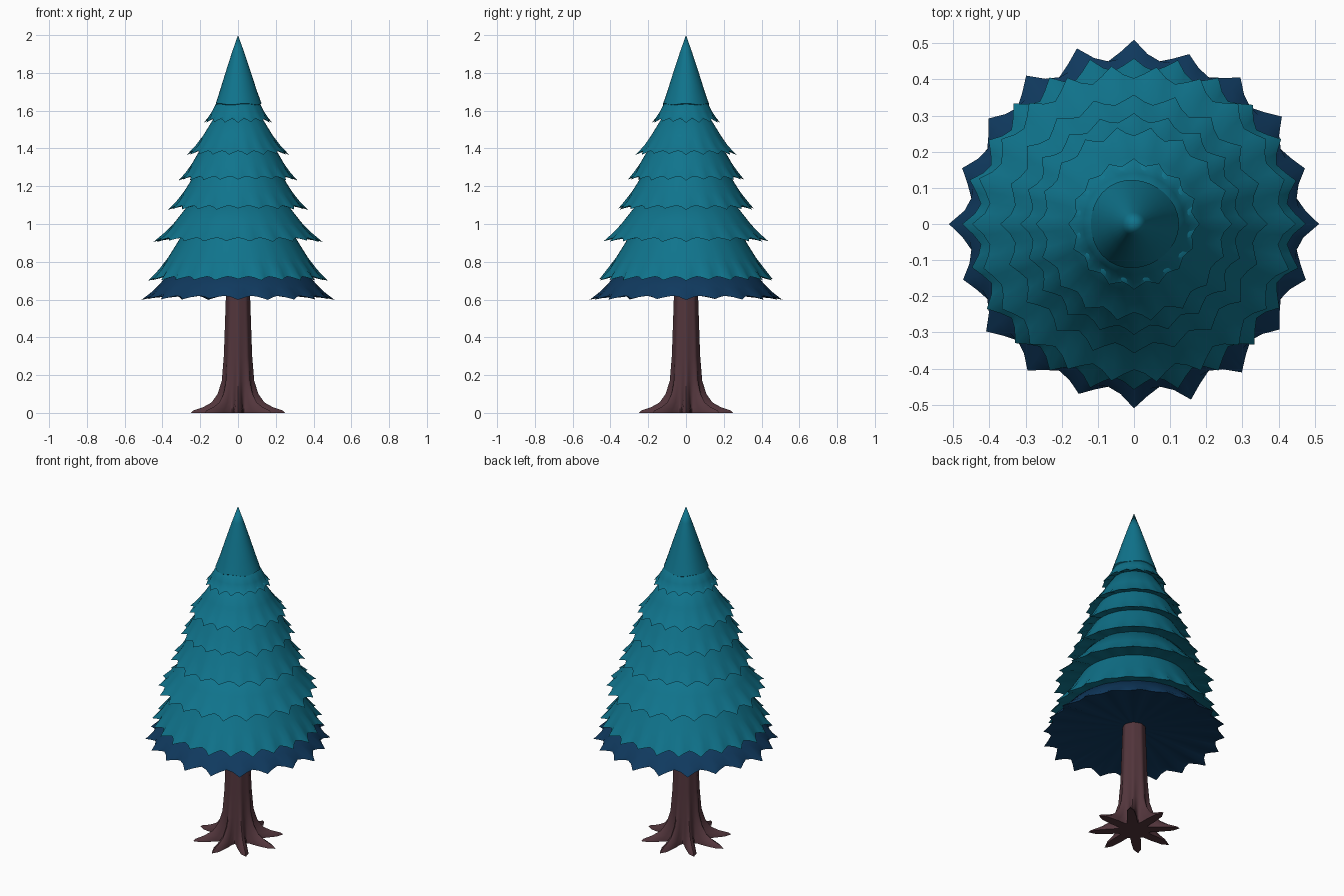
import bpy, bmesh, math, random

if "Cube" in bpy.data.objects:
    bpy.data.objects.remove(bpy.data.objects["Cube"])
random.seed(4)


def material(name, rgb):
    m = bpy.data.materials.new(name)
    m.diffuse_color = (*rgb, 1)
    m.use_nodes = True
    m.node_tree.nodes["Principled BSDF"].inputs["Base Color"].default_value = m.diffuse_color
    return m


TEAL = material("teal needles", (0.005, 0.175, 0.265))
NAVY = material("dark blue needles", (0.005, 0.042, 0.115))
BARK = material("brown bark", (0.085, 0.036, 0.045))


def loft(name, rings, mat, cap_start=True, cap_end=True, angle=40):
    """Skin a list of equal-length point rings."""
    bm = bmesh.new()
    vs = [[bm.verts.new(p) for p in ring] for ring in rings]
    n = len(vs[0])
    for a, b in zip(vs, vs[1:]):
        for i in range(n):
            j = (i + 1) % n
            bm.faces.new((a[i], a[j], b[j], b[i]))
    if cap_start:
        bm.faces.new(vs[0])
    if cap_end:
        bm.faces.new(vs[-1])
    bmesh.ops.remove_doubles(bm, verts=bm.verts, dist=1e-5)
    bmesh.ops.recalc_face_normals(bm, faces=bm.faces)
    me = bpy.data.meshes.new(name)
    bm.to_mesh(me)
    bm.free()
    me.materials.append(mat)
    ob = bpy.data.objects.new(name, me)
    bpy.context.collection.objects.link(ob)
    bpy.context.view_layer.objects.active = ob
    ob.select_set(True)
    bpy.ops.object.shade_smooth_by_angle(angle=math.radians(angle))
    ob.select_set(False)
    return ob


def polar(r, a, z):
    return (r * math.cos(a), r * math.sin(a), z)


def tier(name, z_top, r_top, z_rim, r_rim, teeth, mat, r_in, jag=0.1, under=0.035):
    """A flared skirt of needles with a zigzag hem and a shallow underside."""
    n = teeth * 4
    top, mid, low, rim, hem, inner = [], [], [], [], [], []
    # one random tooth length per tooth, same on opposite sides
    half = [random.random() for _ in range(teeth // 2)]
    for i in range(n):
        a = 2 * math.pi * i / n
        tooth = half[((i + 2) // 4) % (teeth // 2)]
        if i == 0 or i == n // 2:
            tooth = 0.0
        d = (0.0, 0.6, 1.0, 0.7)[i % 4]           # 0 at tip, 1 in notch
        cut = jag * (0.35 * tooth * (1 - d) + d)
        r = r_rim * (1 - cut)
        zr = z_rim + 0.022 * d + 0.008 * tooth * (1 - d)
        h = z_top - z_rim
        dr = r_rim - r_top
        top.append(polar(r_top, a, z_top))
        mid.append(polar(r_top + dr * 0.40, a, z_rim + h * 0.52))
        low.append(polar(r_top + dr * 0.68 - 0.008 * d, a, z_rim + h * 0.25))
        rim.append(polar(r, a, zr))
        hem.append(polar(r * 0.93, a, zr + 0.008))
        inner.append(polar(r_in, a, z_rim + under))
    cap = [polar(r_top * 0.5, 2 * math.pi * i / n, z_top + 0.03) for i in range(n)]
    return loft(name, [cap, top, mid, low, rim, hem, inner], mat)


# Needle tiers, top to bottom: z_top, r_top, z_rim, r_rim, teeth, r_in
TIERS = [
    (1.645, 0.112, 1.535, 0.182, 16, 0.12),
    (1.565, 0.125, 1.365, 0.272, 18, 0.19),
    (1.395, 0.200, 1.230, 0.315, 20, 0.21),
    (1.260, 0.230, 1.075, 0.370, 20, 0.23),
    (1.105, 0.260, 0.905, 0.448, 22, 0.27),
    (0.935, 0.300, 0.700, 0.475, 24, 0.35),
]
for k, (zt, rt, zr, rr, teeth, ri) in enumerate(TIERS):
    tier(f"needle_tier_{k + 1}", zt, rt, zr, rr, teeth, TEAL, ri)
tier("bottom_needle_tier", 0.745, 0.36, 0.598, 0.512, 20, NAVY, 0.05, 0.11, 0.05)

# Pointed tree top
N = 32
tip = []
for r, z in [(0, 2.0), (0.032, 1.91), (0.068, 1.80), (0.098, 1.705), (0.122, 1.635),
             (0.115, 1.630), (0.08, 1.645)]:
    tip.append([polar(r * (1 + 0.02 * math.cos(3 * a)), a,
                      z + (0.004 * math.cos(5 * a) if r > 0.1 else 0))
                for a in (2 * math.pi * i / N for i in range(N))])
loft("tree_top", tip, TEAL, cap_start=False)

# Trunk that spreads into eight pointed roots: (z, valley radius, root radius)
TRUNK = [(0.0, 0.085, 0.25), (0.012, 0.085, 0.238), (0.03, 0.083, 0.185),
         (0.055, 0.081, 0.14), (0.10, 0.078, 0.108), (0.17, 0.074, 0.086),
         (0.30, 0.070, 0.075), (0.50, 0.064, 0.068), (0.68, 0.060, 0.062)]
N = 64
rings = []
for z, r0, r1 in TRUNK:
    rings.append([polar(r0 + (r1 - r0) * (0.5 + 0.5 * math.cos(8 * a)) ** 1.6, a, z)
                  for a in (2 * math.pi * i / N for i in range(N))])
loft("trunk", rings, BARK, angle=50)
